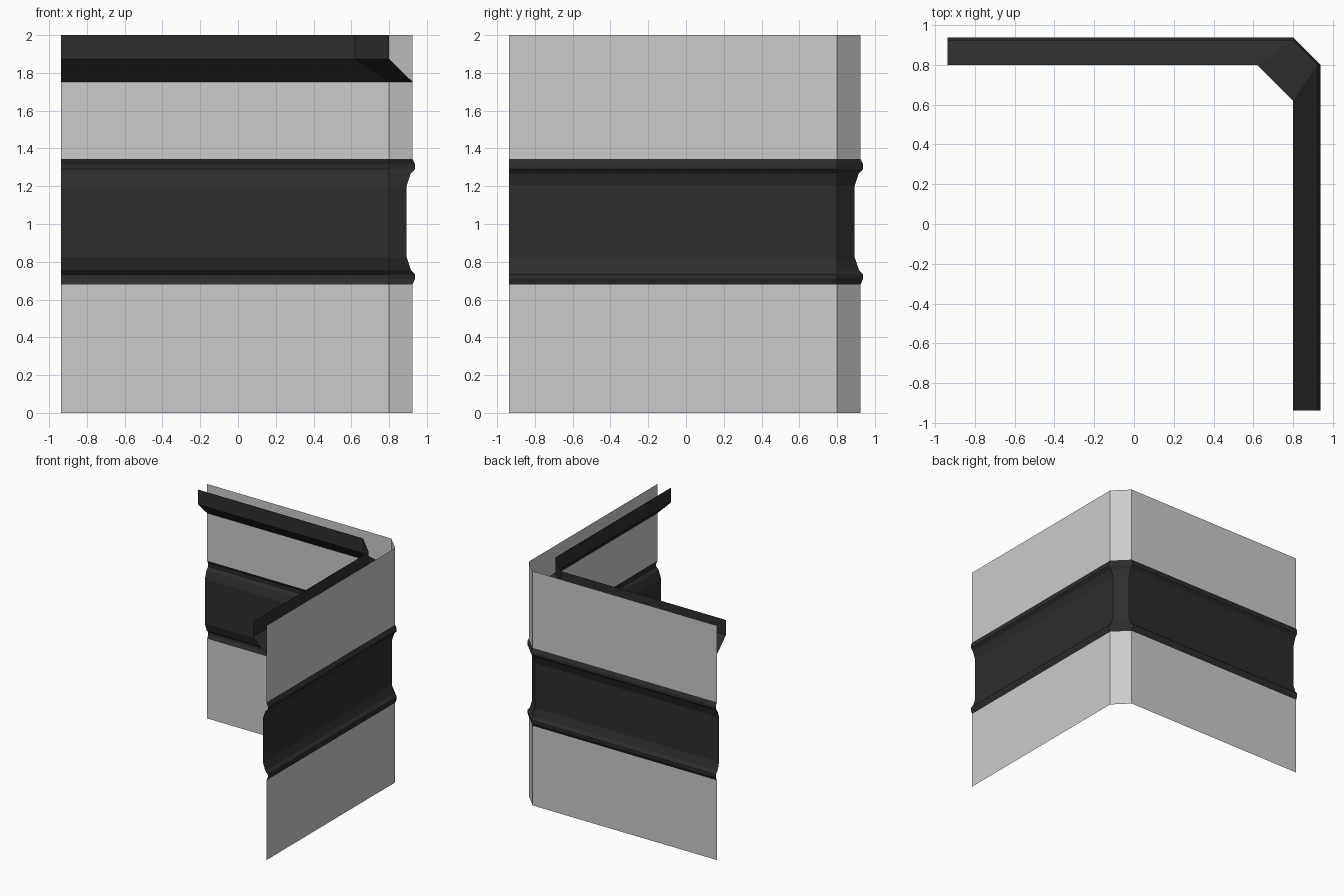
import bpy, bmesh

if "Cube" in bpy.data.objects:
    bpy.data.objects.remove(bpy.data.objects["Cube"])

END = -0.938      # open ends of both wings
CORNER = 0.80     # where the outer corner bevel starts
WALL = 0.924      # wall sheet distance from centre

dark = bpy.data.materials.new("dark_trim")
dark.diffuse_color = (0.026, 0.026, 0.026, 1)
dark.use_nodes = True
dark.node_tree.nodes["Principled BSDF"].inputs["Base Color"].default_value = dark.diffuse_color


def sweep(name, profile, mat=None):
    """Sweep (distance, bevel start, z) points along the bevelled L path."""
    bm = bmesh.new()
    rows = [[bm.verts.new(p) for p in ((END, d, z), (c, d, z), (d, c, z), (d, END, z))]
            for d, c, z in profile]
    for low, high in zip(rows, rows[1:]):
        for i in range(3):
            bm.faces.new((low[i + 1], low[i], high[i], high[i + 1]))
    bm.normal_update()
    me = bpy.data.meshes.new(name)
    bm.to_mesh(me)
    bm.free()
    ob = bpy.data.objects.new(name, me)
    bpy.context.collection.objects.link(ob)
    if mat:
        me.materials.append(mat)
    return ob


# Plain wall sheets below and above the trim band
sweep("lower_wall", [(WALL, CORNER, 0), (WALL, CORNER, 0.68)])
sweep("upper_wall", [(WALL, CORNER, 1.345), (WALL, CORNER, 2)])

# Recessed band with a raised lip on each edge, symmetric about its middle
MID = 1.0125
half = [(WALL, 0.3325), (0.938, 0.302), (0.938, 0.279), (0.915, 0.255), (0.893, 0.19)]
band = [(d, CORNER, MID - h) for d, h in half]
band += [(d, CORNER, MID + h) for d, h in reversed(half)]
sweep("trim_band", band, dark)

# Inner cornice: sloped underside rising to an upright face, open on top
sweep("cornice", [(0.80, 0.62, 2), (0.80, 0.62, 1.873), (WALL, CORNER, 1.752)], dark)
for p in bpy.data.meshes["cornice"].polygons:
    p.flip()
